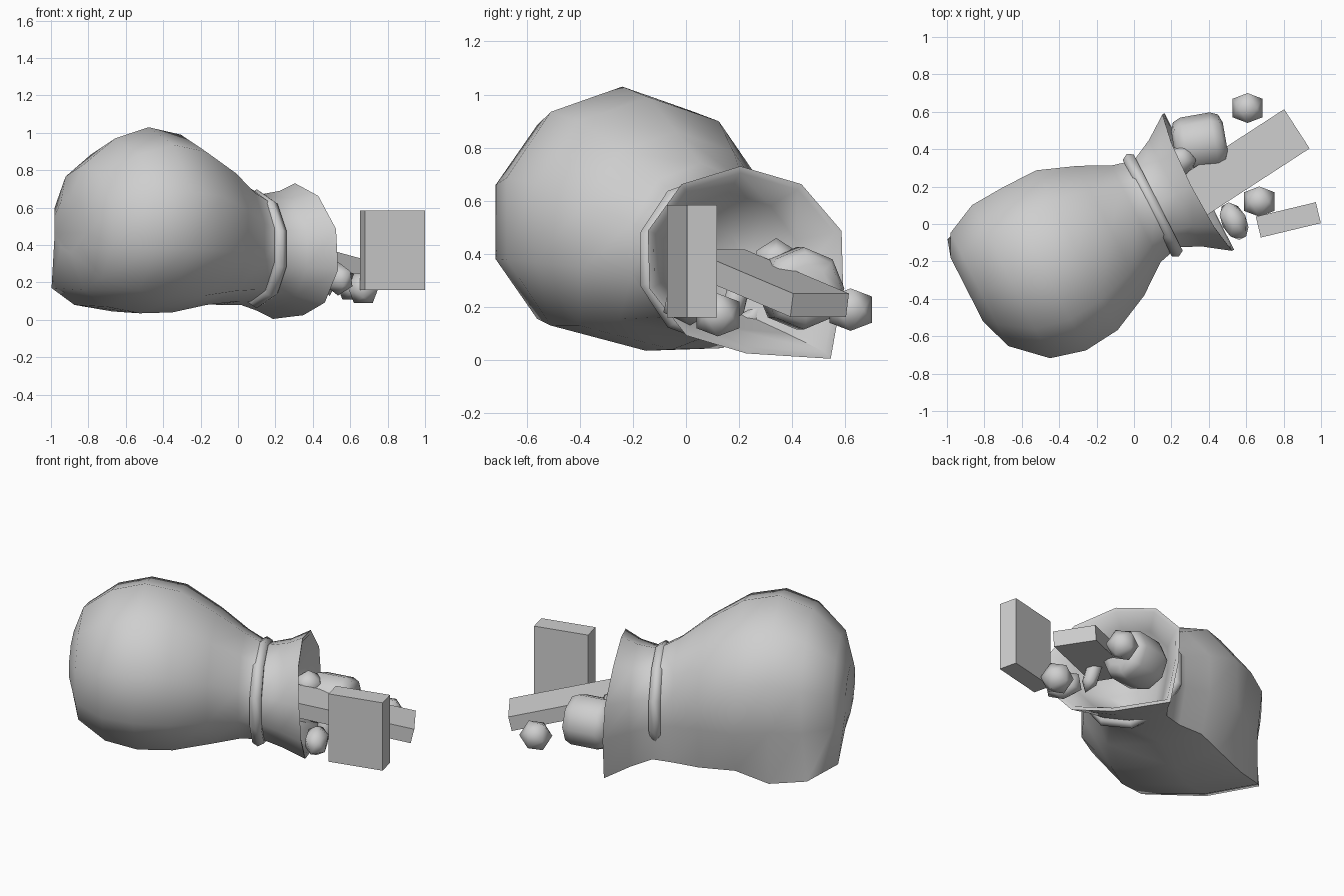
import bpy, bmesh, math
from mathutils import Vector, Matrix

cube = bpy.data.objects.get("Cube")
if cube:
    bpy.data.objects.remove(cube, do_unlink=True)

grey = bpy.data.materials.new("plain_grey")
grey.use_nodes = True
COLOR = (0.62, 0.62, 0.62, 1)
grey.diffuse_color = COLOR
grey.node_tree.nodes["Principled BSDF"].inputs["Base Color"].default_value = COLOR

# Sack frame: forward runs out of the mouth, side points to the sack's left
YAW = math.radians(27)
forward = Vector((math.cos(YAW), math.sin(YAW), 0))
side = Vector((-math.sin(YAW), math.cos(YAW), 0))
NECK = Vector((0.10, 0.10, 0))
SIDES = 10


def finish(name, bm, smooth=None):
    bmesh.ops.recalc_face_normals(bm, faces=bm.faces)
    mesh = bpy.data.meshes.new(name)
    bm.to_mesh(mesh)
    bm.free()
    obj = bpy.data.objects.new(name, mesh)
    bpy.context.collection.objects.link(obj)
    mesh.materials.append(grey)
    if smooth:
        bpy.ops.object.select_all(action='DESELECT')
        bpy.context.view_layer.objects.active = obj
        obj.select_set(True)
        bpy.ops.object.shade_smooth_by_angle(angle=math.radians(smooth))
    return obj


def place(center, yaw=0, pitch=0):
    return (Matrix.Translation(center) @ Matrix.Rotation(math.radians(yaw), 4, 'Z')
            @ Matrix.Rotation(math.radians(pitch), 4, 'Y'))


def bridge(bm, one, two):
    for i in range(len(one)):
        j = (i + 1) % len(one)
        bm.faces.new((one[i], one[j], two[j], two[i]))


# Sack: lofted sections of (along, side offset, half width, bottom, top)
sections = [
    (-1.09, 0.05, 0.19, 0.36, 0.66),
    (-1.03, 0.02, 0.34, 0.16, 0.83),
    (-0.86, -0.02, 0.46, 0.07, 0.97),
    (-0.67, -0.04, 0.49, 0.035, 1.03),
    (-0.47, -0.03, 0.48, 0.04, 0.99),
    (-0.26, -0.02, 0.39, 0.08, 0.86),
    (-0.10, 0.0, 0.29, 0.10, 0.74),
    (0.02, 0.0, 0.26, 0.10, 0.67),
    (0.14, 0.0, 0.32, 0.07, 0.69),
    (0.28, 0.0, 0.41, 0.025, 0.73),
    # Inner lining, from the lip back to the neck
    (0.275, 0.0, 0.385, 0.05, 0.705),
    (0.14, 0.0, 0.28, 0.12, 0.63),
    (-0.02, 0.0, 0.15, 0.2, 0.5),
]
BOTTOM, LEFT, LOW_LEFT = 5, 3, 4
bm = bmesh.new()
loops = []
for along, offset, half, low, high in sections:
    loop = []
    for i in range(SIDES):
        a = math.pi / 2 + math.tau * i / SIDES
        lateral = offset - half * 1.05 * math.cos(a)
        z = (low + high) / 2 + (high - low) / 2 * math.sin(a)
        t = along
        # Cloth slumps into a soft ridge along the lower left
        if i == LOW_LEFT and along > -1.05:
            lateral = offset + half * (0.76 if along == -0.47 else 0.87)
            z = low + (0.01 if along < -0.2 else -0.02)
            if along == -0.47:
                z += 0.04
            if along < -0.8:
                lateral += 0.02
                t -= 0.03
        elif i == LEFT and -1.05 < along < -0.6:
            lateral -= 0.03
        elif i == BOTTOM and -0.9 < along < -0.2:
            lateral += 0.1
        # The upper lip leans back
        if along > 0.2:
            t -= 0.15 * max(0, z - 0.4)
        loop.append(bm.verts.new(NECK + forward * t + side * lateral + Vector((0, 0, z))))
    loops.append(loop)
for one, two in zip(loops, loops[1:]):
    bridge(bm, one, two)
bm.faces.new(loops[0])
bm.faces.new(loops[-1])
finish("sack", bm, 60)

# Rope ring around the neck
bm = bmesh.new()
rope = []
for i in range(SIDES):
    a = math.pi / 2 + math.tau * i / SIDES
    loop = []
    for k in range(6):
        b = math.tau * k / 6
        r = 0.038 * math.cos(b)
        loop.append(bm.verts.new(NECK + side * (0.285 + r) * math.cos(a)
                                 + forward * 0.038 * math.sin(b)
                                 + Vector((0, 0, 0.38 + (0.28 + r) * math.sin(a)))))
    rope.append(loop)
for i in range(SIDES):
    bridge(bm, rope[i], rope[(i + 1) % SIDES])
finish("neck_rope", bm, 80)


def box(name, center, size, yaw, pitch=0):
    bm = bmesh.new()
    bmesh.ops.create_cube(bm, size=1)
    bmesh.ops.scale(bm, vec=size, verts=bm.verts)
    bm.transform(place(center, yaw, pitch))
    return finish(name, bm)


def ball(name, center, size, yaw=0, pitch=0):
    bm = bmesh.new()
    bmesh.ops.create_icosphere(bm, subdivisions=1, radius=1)
    bmesh.ops.scale(bm, vec=size, verts=bm.verts)
    bm.transform(place(center, yaw, pitch))
    return finish(name, bm, 80)


# Spilled boxes
box("upright_box", (0.825, 0.022, 0.372), (0.33, 0.115, 0.425), 13.5)
box("long_box", (0.56, 0.307, 0.29), (0.74, 0.25, 0.09), 33, 13)

# Spilled balls and small loose items
ball("far_ball", (0.607, 0.62, 0.19), (0.094, 0.094, 0.094), 0, -31.7)
ball("near_ball", (0.67, 0.12, 0.17), (0.095, 0.095, 0.095), 0, -31.7)
ball("inner_ball", (0.25, 0.34, 0.37), (0.09, 0.09, 0.09))
ball("lip_pouch", (0.535, 0.015, 0.22), (0.075, 0.12, 0.09), 27)
ball("stick_sweet", (0.47, 0.19, 0.24), (0.05, 0.05, 0.12), 120, 20)

# Rounded jar lying in the mouth
bm = bmesh.new()
bmesh.ops.create_cone(bm, cap_ends=True, segments=8, radius1=0.155, radius2=0.155, depth=0.28)
rims = [e for e in bm.edges if abs(e.verts[0].co.z - e.verts[1].co.z) < 0.01]
bmesh.ops.bevel(bm, geom=rims, offset=0.06, segments=2, profile=0.5, affect='EDGES')
bm.transform(place((0.352, 0.43, 0.27), 10, 90))
finish("jar", bm, 60)
